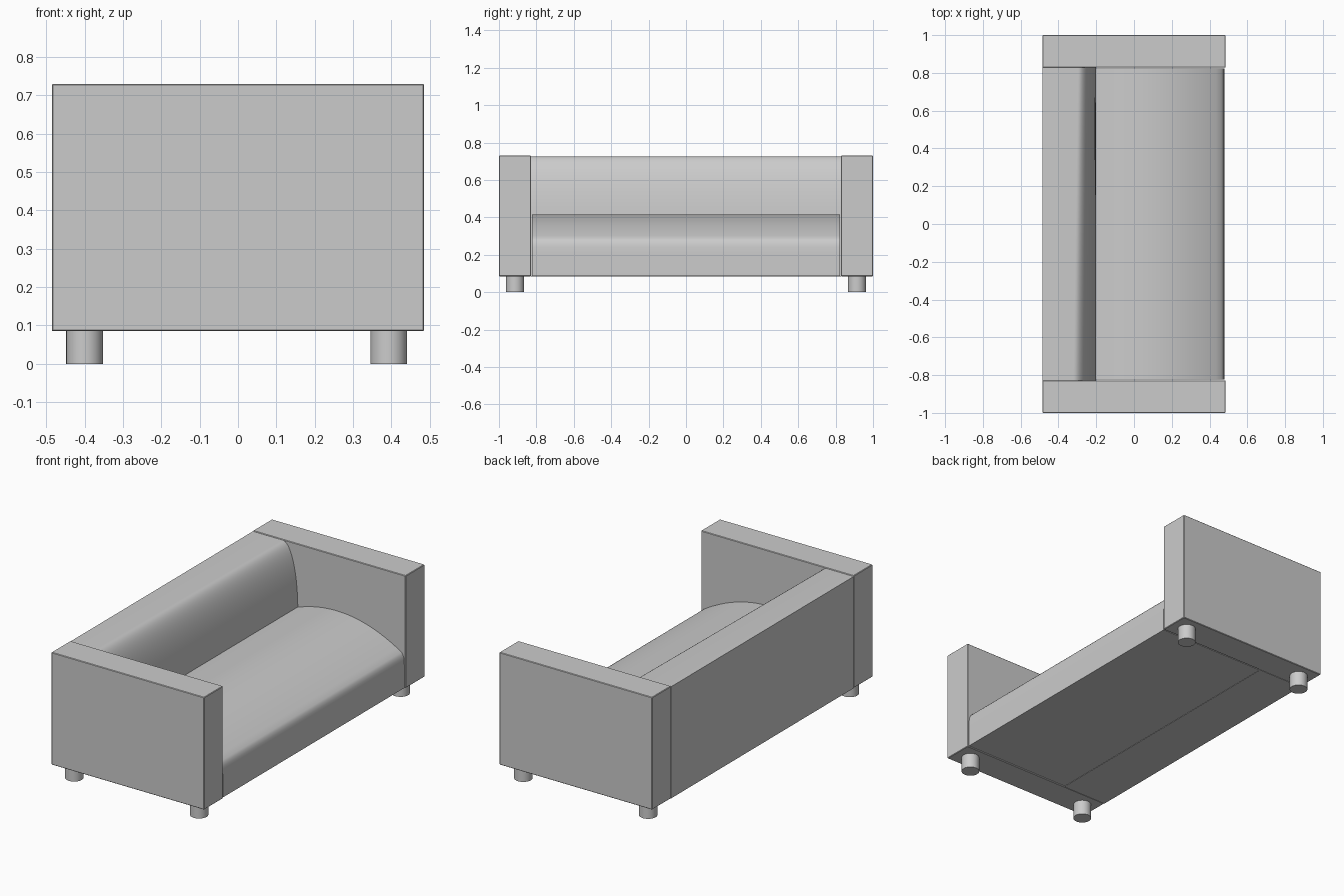
import bpy
import bmesh
from math import sin, cos, pi

cube = bpy.data.objects.get("Cube")
if cube:
    bpy.data.objects.remove(cube, do_unlink=True)

# Single fabric colour
GREY = (0.6, 0.6, 0.6, 1)
fabric = bpy.data.materials.new("grey_fabric")
fabric.use_nodes = True
fabric.diffuse_color = GREY
fabric.node_tree.nodes["Principled BSDF"].inputs["Base Color"].default_value = GREY

DEPTH, TOP, BASE, INNER = 0.485, 0.73, 0.085, 0.828
SEAM = -0.2  # where the seat meets the backrest


def finish(name, bm, angle=0.6):
    """Turn a bmesh into a smooth-shaded object with sharp corners."""
    bmesh.ops.recalc_face_normals(bm, faces=bm.faces)
    mesh = bpy.data.meshes.new(name)
    bm.to_mesh(mesh)
    bm.free()
    mesh.materials.append(fabric)
    obj = bpy.data.objects.new(name, mesh)
    bpy.context.collection.objects.link(obj)
    bpy.ops.object.select_all(action='DESELECT')
    obj.select_set(True)
    bpy.context.view_layer.objects.active = obj
    bpy.ops.object.shade_smooth_by_angle(angle=angle)
    return obj


def box(name, x, y, z):
    bm = bmesh.new()
    bmesh.ops.create_cube(bm, size=1)
    for v in bm.verts:
        for i, (lo, hi) in enumerate((x, y, z)):
            v.co[i] = hi if v.co[i] > 0 else lo
    bmesh.ops.bevel(bm, geom=bm.edges[:], offset=0.003, segments=1, affect='EDGES')
    return finish(name, bm, angle=0.3)


def loft(name, right_end, left_end, half):
    """Join two matching x-z profiles placed at y = -half and y = +half."""
    bm = bmesh.new()
    a = [bm.verts.new((x, -half, z)) for x, z in right_end]
    b = [bm.verts.new((x, half, z)) for x, z in left_end]
    bm.faces.new(a)
    bm.faces.new(b[::-1])
    n = len(a)
    for i in range(n):
        j = (i + 1) % n
        bm.faces.new((a[i], b[i], b[j], a[j]))
    return finish(name, bm)


# Arms and legs, one set at each end
for side, label in ((-1, "right"), (1, "left")):
    box(label + "_arm", (-DEPTH, DEPTH), sorted((side * INNER, side)), (BASE, TOP))
    for x, place in ((-0.4, "rear"), (0.393, "front")):
        bm = bmesh.new()
        bmesh.ops.create_cone(bm, cap_ends=True, segments=32, radius1=0.048,
                              radius2=0.048, depth=BASE + 0.005)
        bmesh.ops.translate(bm, verts=bm.verts, vec=(x, side * 0.914, (BASE + 0.005) / 2))
        finish(f"{label}_{place}_leg", bm)


# Backrest: flat top rolling over a quarter ellipse down to the seat
def back_profile(crest, steps=20):
    low, high = 0.354, 0.726
    pts = [(-DEPTH, BASE), (-DEPTH, high)]
    for i in range(steps + 1):
        t = i / steps * pi / 2
        pts.append((crest + (SEAM - crest) * sin(t), low + (high - low) * cos(t)))
    return pts + [(SEAM, BASE)]


loft("backrest", back_profile(-0.32), back_profile(-0.295), INNER)

# Seat: shallow dome with a rounded front lip
FRONT = 0.462
dome = [(SEAM, BASE + 0.002)]
for i in range(25):
    x = SEAM + (FRONT - SEAM) * i / 24
    dome.append((x, 0.415 - 0.75 * (x - 0.05) ** 2))
dome += [(0.470, 0.277), (0.476, 0.262), (0.479, 0.24), (0.48, 0.2), (0.48, BASE + 0.002)]
loft("seat", dome, dome, 0.823)
